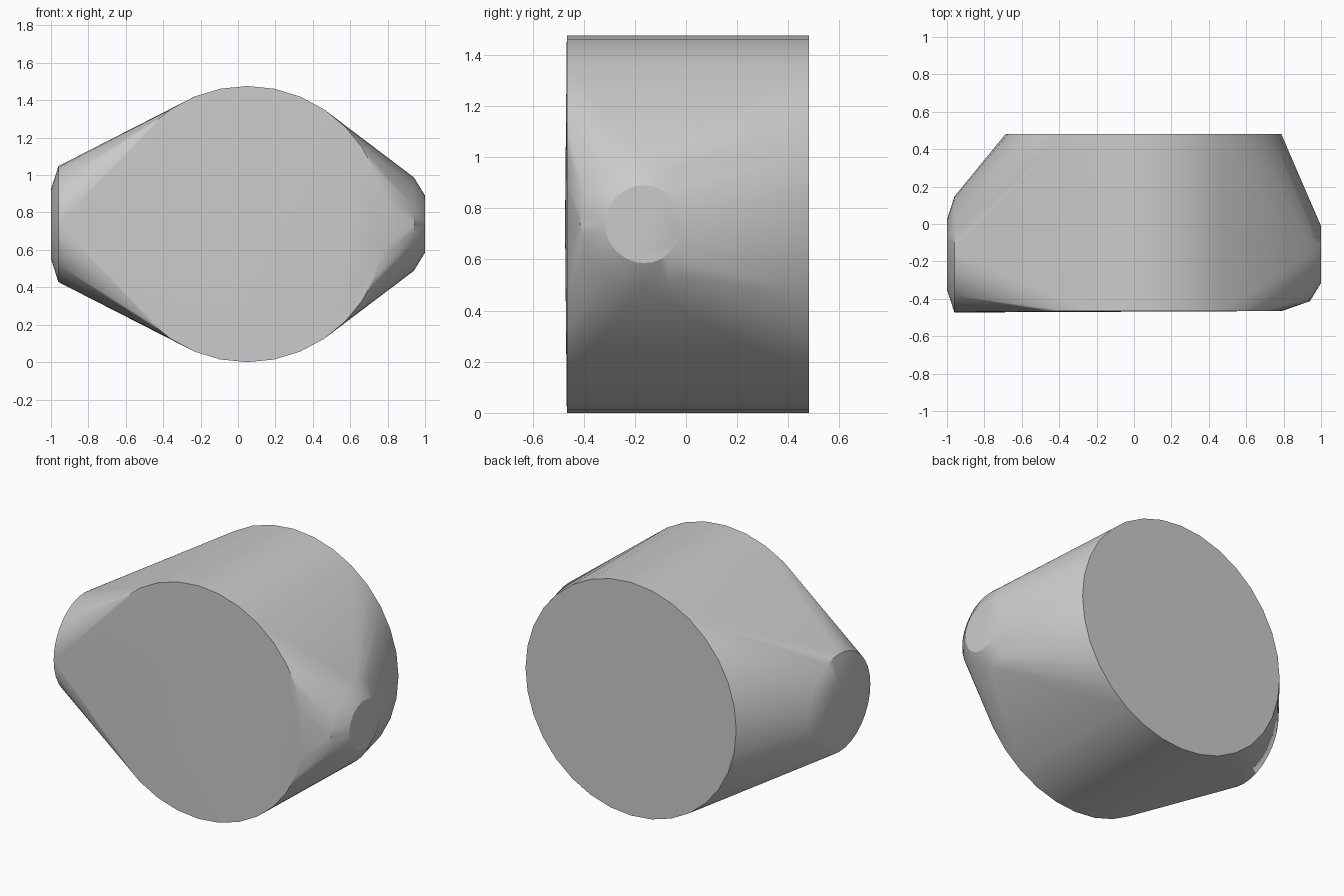
import bpy, bmesh, math
from mathutils import Vector

if "Cube" in bpy.data.objects:
    bpy.data.objects.remove(bpy.data.objects["Cube"], do_unlink=True)

SIDES = 32
MID = 0.74  # height of every ring's centre


def ring(bm, axis, centre, radius):
    """Add a ring of points around the x or y axis."""
    for i in range(SIDES):
        a = math.tau * i / SIDES
        u, v = radius * math.cos(a), radius * math.sin(a)
        offset = Vector((0, u, v)) if axis == "X" else Vector((u, 0, v))
        bm.verts.new(Vector(centre) + offset)


bm = bmesh.new()

# Broad drum running front to back
ring(bm, "Y", (0.05, -0.466, MID), 0.738)
ring(bm, "Y", (0.05, 0.48, MID), 0.738)

# Wide bevelled end on the right, narrow one on the left
for x, radius in ((-0.96, 0.31), (-1.0, 0.187), (0.94, 0.25), (1.0, 0.152)):
    ring(bm, "X", (x, -0.163, MID), radius)

# Stretch one taut convex skin over all rings
hull = bmesh.ops.convex_hull(bm, input=bm.verts)
loose = {g for g in hull["geom_interior"] + hull["geom_unused"]
         if isinstance(g, bmesh.types.BMVert)}
bmesh.ops.delete(bm, geom=list(loose), context="VERTS")
bmesh.ops.dissolve_limit(bm, angle_limit=math.radians(0.2),
                         verts=bm.verts, edges=bm.edges)
bmesh.ops.recalc_face_normals(bm, faces=bm.faces)

# Stand it on the ground
low = min(v.co.z for v in bm.verts)
bmesh.ops.translate(bm, verts=bm.verts, vec=(0, 0, -low))

mesh = bpy.data.meshes.new("tapered_drum_body")
bm.to_mesh(mesh)
bm.free()
body = bpy.data.objects.new("tapered_drum_body", mesh)
bpy.context.collection.objects.link(body)

# Plain grey
grey = bpy.data.materials.new("plain_grey")
grey.use_nodes = True
colour = (0.6, 0.6, 0.6, 1)
grey.diffuse_color = colour
grey.node_tree.nodes["Principled BSDF"].inputs["Base Color"].default_value = colour
mesh.materials.append(grey)

# Smooth sides, crisp rims
bpy.ops.object.select_all(action="DESELECT")
body.select_set(True)
bpy.context.view_layer.objects.active = body
bpy.ops.object.shade_smooth_by_angle(angle=math.radians(30))
